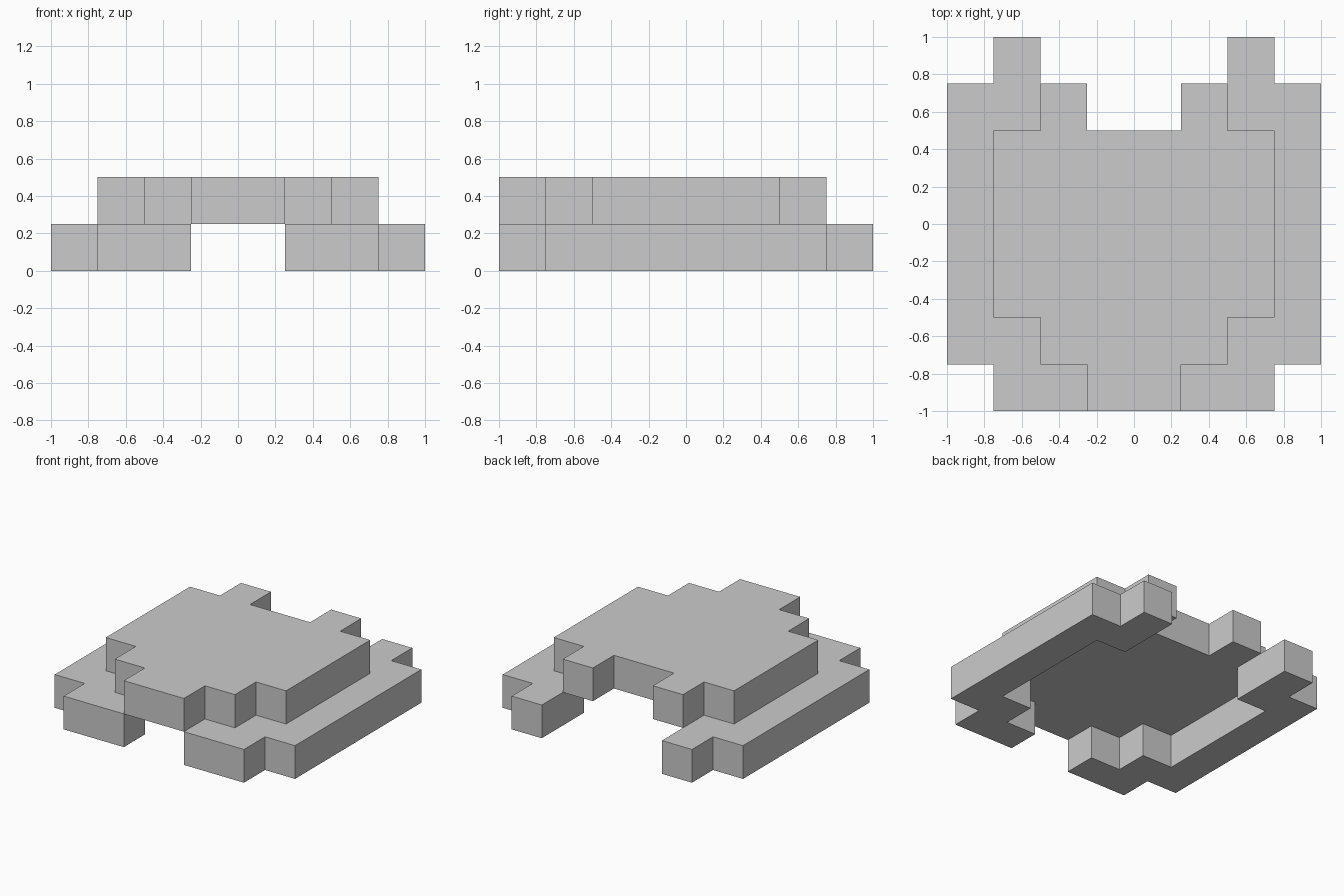
import bpy
import bmesh

if "Cube" in bpy.data.objects:
    bpy.data.objects.remove(bpy.data.objects["Cube"])

U = 0.25  # block size; all outlines are in block units


def slab(name, outline, z):
    """Extrude a flat outline one block upward from height z."""
    bm = bmesh.new()
    face = bm.faces.new([bm.verts.new((x * U, y * U, z)) for x, y in outline])
    res = bmesh.ops.extrude_face_region(bm, geom=[face], use_keep_orig=True)
    top = [g for g in res["geom"] if isinstance(g, bmesh.types.BMVert)]
    bmesh.ops.translate(bm, verts=top, vec=(0, 0, U))
    bmesh.ops.recalc_face_normals(bm, faces=bm.faces)
    mesh = bpy.data.meshes.new(name)
    bm.to_mesh(mesh)
    bm.free()
    obj = bpy.data.objects.new(name, mesh)
    bpy.context.collection.objects.link(obj)
    return obj


def flip(points):
    return [(-x, y) for x, y in reversed(points)]


# Raised plate: right half of the stepped outline, front to back
half = [(1, -4), (1, -3), (2, -3), (2, -2), (3, -2), (3, 2),
        (2, 2), (2, 3), (1, 3), (1, 2)]
slab("upper_plate", half + flip(half), U)

# Lower side rims: inner edge follows the plate, outer edge steps outward
rim = [(1, -4), (3, -4), (3, -3), (4, -3), (4, 3), (3, 3), (3, 4), (2, 4),
       (2, 2), (3, 2), (3, -2), (2, -2), (2, -3), (1, -3)]
slab("right_rim", rim, 0)
slab("left_rim", flip(rim), 0)
